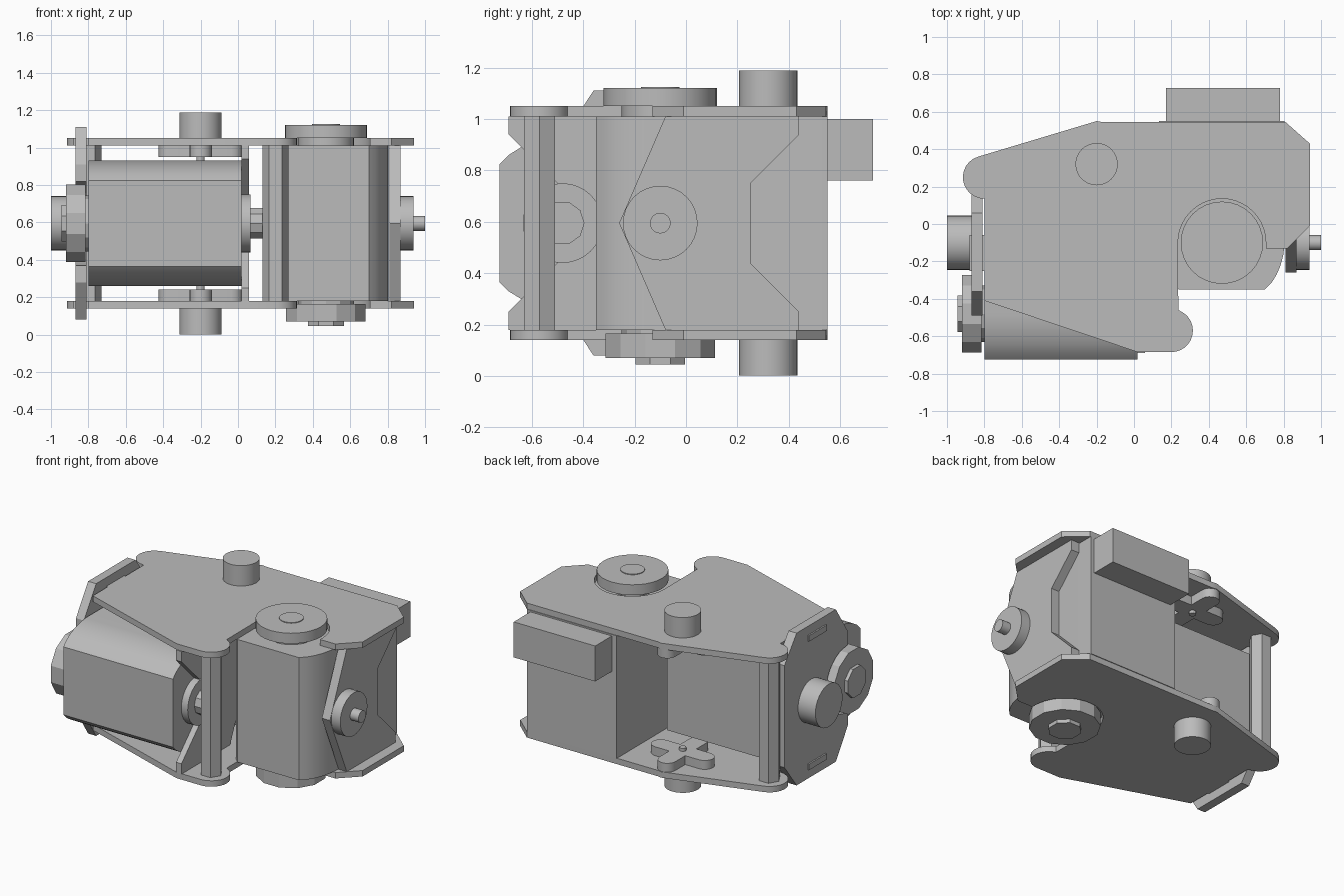
import bpy, bmesh, math
from mathutils import Vector

if "Cube" in bpy.data.objects:
    bpy.data.objects.remove(bpy.data.objects["Cube"])

grey = bpy.data.materials.new("plain grey")
grey.diffuse_color = (0.5, 0.5, 0.5, 1)
grey.use_nodes = True
grey.node_tree.nodes["Principled BSDF"].inputs["Base Color"].default_value = grey.diffuse_color


def prism(name, pts, lo, hi, axis='z', smooth=False):
    """Extrude a 2D outline: (x, y) along z, or (y, z) along x."""
    def place(p, h):
        return Vector((p[0], p[1], h)) if axis == 'z' else Vector((h, p[0], p[1]))
    bm = bmesh.new()
    face = bm.faces.new([bm.verts.new(place(p, lo)) for p in pts])
    out = bmesh.ops.extrude_face_region(bm, geom=[face])
    move = place((0, 0), hi - lo)
    bmesh.ops.translate(bm, vec=move, verts=[g for g in out['geom'] if isinstance(g, bmesh.types.BMVert)])
    bmesh.ops.recalc_face_normals(bm, faces=bm.faces)
    me = bpy.data.meshes.new(name)
    bm.to_mesh(me)
    bm.free()
    me.materials.append(grey)
    ob = bpy.data.objects.new(name, me)
    bpy.context.collection.objects.link(ob)
    if smooth:
        bpy.ops.object.select_all(action='DESELECT')
        bpy.context.view_layer.objects.active = ob
        ob.select_set(True)
        bpy.ops.object.shade_smooth_by_angle(angle=math.radians(30))
    return ob


def arc(c, r, a, b, n=12):
    return [(c[0] + r * math.cos(math.radians(a + (b - a) * i / n)),
             c[1] + r * math.sin(math.radians(a + (b - a) * i / n))) for i in range(n + 1)]


def disc(name, c, r, lo, hi, axis='z', sides=32, turn=0):
    prism(name, arc(c, r, turn, turn + 360, sides)[:-1], lo, hi, axis, sides > 16)


def rect(u0, u1, v0, v1):
    return [(u0, v0), (u1, v0), (u1, v1), (u0, v1)]


MID = 0.595                      # mirror height of the whole assembly
AXLE_A = (0.47, -0.10)           # upright motor axle (x, y)
AXLE_B = (-0.48, MID)            # lying motor axle (y, z)
LOBES = [(0.20, -0.57), (-0.80, 0.25)]


def both(lo, hi):
    """The z range above the middle and its mirror image below."""
    return [("upper", lo, hi), ("lower", 2 * MID - hi, 2 * MID - lo)]


# Side plates with axle notch and rounded lobes
outline = ([(-0.2, 0.55), (-0.17, 0.545), (0.81, 0.545), (0.94, 0.43), (0.94, -0.01),
            (0.82, -0.13), (0.705, -0.13)] + arc(AXLE_A, 0.235, 0, 180, 20)
           + [(0.237, -0.46)] + arc(LOBES[0], 0.115, 65, -90)
           + [(0.02, -0.685), (-0.8, -0.41), (-0.8, 0.14)]
           + arc(LOBES[1], 0.115, -90, -253))
cross = []
for k in range(4):               # rounded four-armed horn
    a = math.radians(90 * k)
    for u, v in [(0.06, -0.06)] + arc((0.165, 0), 0.06, -90, 90, 8):
        cross.append((-0.2 + u * math.cos(a) - v * math.sin(a),
                      0.32 + u * math.sin(a) + v * math.cos(a)))
for side, lo, hi in both(1.01, 1.05):
    prism(side + "_plate", outline, lo, hi, smooth=True)
    prism(side + "_plate_tab", rect(-0.88, -0.8, -0.25, -0.06), lo, hi)
for side, lo, hi in both(1.05, 1.188):
    disc(side + "_pivot", (-0.2, 0.32), 0.113, lo, hi)
for side, lo, hi in both(0.95, 1.01):
    prism(side + "_cross_horn", cross, lo, hi, smooth=True)
for side, lo, hi in both(0.93, 0.95):
    disc(side + "_cross_pin", (-0.2, 0.32), 0.022, lo, hi, sides=12)

# Hexagonal spacer posts
for i, c in enumerate(LOBES):
    disc(f"spacer_post_{i + 1}", c, 0.07, 0.18, 1.01, sides=6)

# Motor bodies: same section, one upright and one lying
corner = [(0.23, 0), (0.265, 0.035), (0.293, 0.08), (0.314, 0.13), (0.328, 0.185), (0.335, 0.24)]
section = [(-u, v) for u, v in reversed(corner)] + corner + [(0.335, 0.9), (-0.335, 0.9)]
prism("upright_motor", [(0.47 + u, -0.35 + v) for u, v in section], 0.18, 1.01, smooth=True)
prism("lying_motor", [(-0.725 + v, MID + u) for u, v in section], -0.8, 0.02, 'x', smooth=True)

# Upright motor horns
disc("top_horn", AXLE_A, 0.22, 1.05, 1.12)
disc("top_horn_cap", AXLE_A, 0.075, 1.12, 1.125)
disc("top_horn_neck", AXLE_A, 0.15, 1.01, 1.05)
disc("bottom_horn", AXLE_A, 0.22, 0.07, 0.165, sides=12, turn=15)
disc("bottom_horn_neck", AXLE_A, 0.15, 0.165, 0.18, sides=12)
disc("bottom_horn_cap", AXLE_A, 0.105, 0.045, 0.07, sides=8, turn=22.5)

# Connector block on the back
prism("connector_block", rect(0.17, 0.78, 0.55, 0.728), 0.76, 1.0)

# Brackets on the motor ends
bracket = [(-0.08, 1.01), (0.44, 1.01), (0.44, 0.94), (0.25, 0.75), (0.25, 0.44),
           (0.44, 0.25), (0.44, 0.18), (-0.08, 0.18), (-0.26, MID)]
prism("right_bracket", bracket, 0.81, 0.87, 'x')
prism("inner_bracket", [(-0.25 - y, z) for y, z in bracket], 0.02, 0.06, 'x')

# Right axle
disc("right_axle_disc", (-0.1, MID), 0.145, 0.87, 0.937, 'x')
disc("right_axle_shaft", (-0.1, MID), 0.04, 0.937, 1.0, 'x')

# Lying motor horns
disc("inner_horn", AXLE_B, 0.155, 0.02, 0.068, 'x')
disc("inner_shaft", AXLE_B, 0.085, 0.068, 0.14, 'x', 10)
disc("outer_horn", AXLE_B, 0.215, -0.92, -0.815, 'x', 12, 15)
disc("outer_horn_neck", AXLE_B, 0.15, -0.815, -0.8, 'x', 12)
disc("outer_horn_cap", AXLE_B, 0.105, -0.943, -0.92, 'x', 8, 22.5)

# Left end plate with a notch around the horn
end_plate = ([(-0.36, 1.11), (0.06, 1.11), (0.19, 0.94), (0.19, 0.25), (0.06, 0.08),
              (-0.36, 0.08), (-0.49, 0.28)] + arc(AXLE_B, 0.225, -92, 92, 16) + [(-0.49, 0.91)])
prism("left_end_plate", end_plate, -0.87, -0.81, 'x')
disc("left_axle_disc", (-0.1, MID), 0.145, -1.0, -0.87, 'x')
